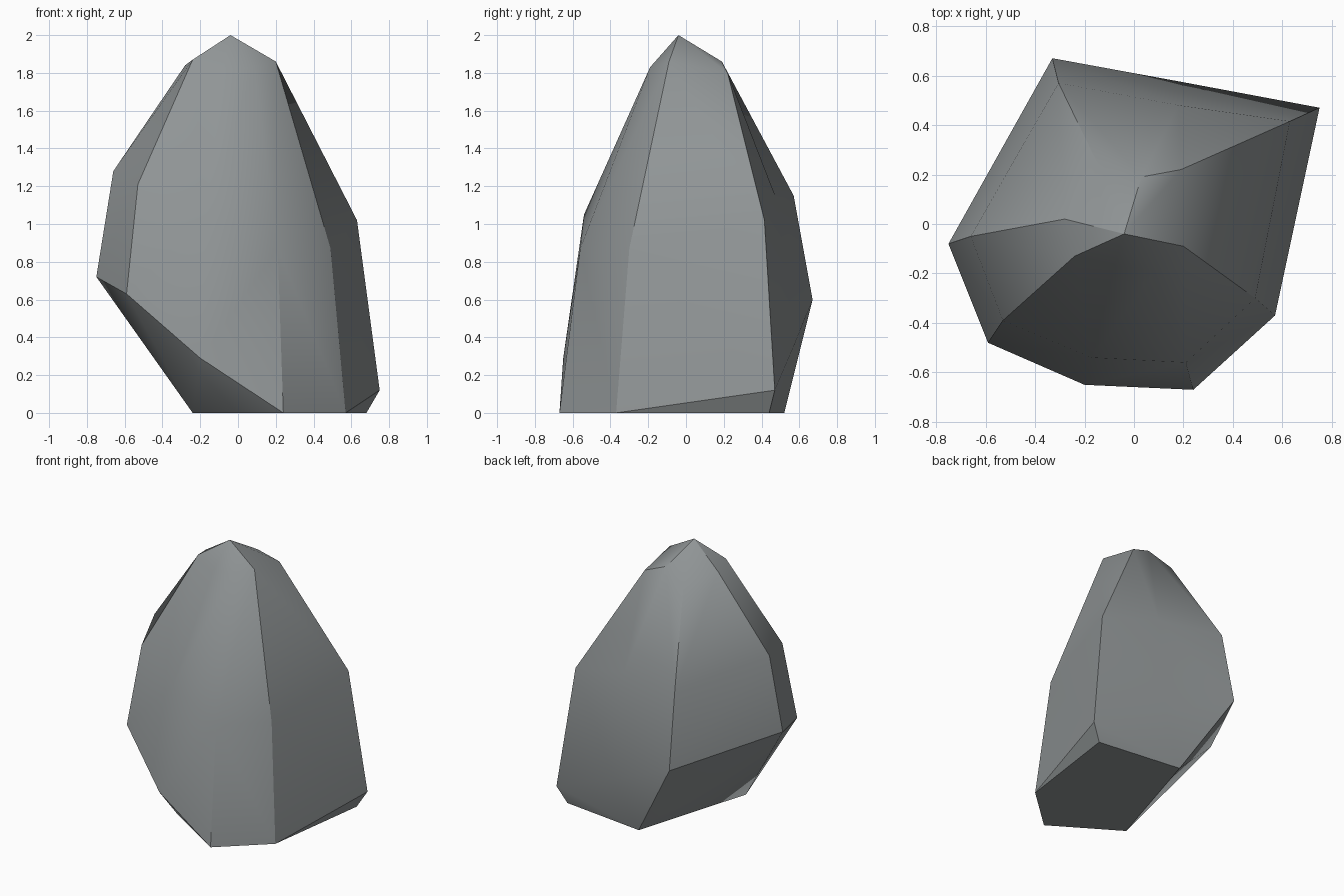
import bpy, bmesh
from mathutils import Vector

if "Cube" in bpy.data.objects:
    bpy.data.objects.remove(bpy.data.objects["Cube"])

# Rings of the boulder, counter-clockwise from the front right corner, bottom to top
LEFT, BACK = (-.24, -.37, 0), (.03, .52, 0)
FOOT = [(.57, -.37, 0), (.68, .44, 0), BACK, BACK, LEFT, LEFT, LEFT, (.24, -.67, 0)]
BASE = [(.57, -.37, 0), (.75, .47, .12), (.20, .573, .36), (-.33, .67, .60),
        (-.75, -.08, .72), (-.59, -.48, .63), (-.20, -.65, .29), (.24, -.67, 0)]
WAIST = [(.49, -.30, .87), (.63, .415, 1.02), (.18, .48, 1.13), (-.305, .57, 1.15),
         (-.66, -.05, 1.28), (-.53, -.39, 1.21), (-.17, -.54, 1.05), (.21, -.56, .87)]
SHOULDER = [(.20, -.09, 1.86), (.19, .22, 1.80), (.03, .19, 1.86), (-.14, .23, 1.77),
            (-.28, .02, 1.84), (-.24, -.13, 1.87), (-.08, -.17, 1.82), (.085, -.19, 1.83)]
APEX = (-.04, -.04, 2.0)

bm = bmesh.new()
cache = {}


def vert(p):
    if p not in cache:
        cache[p] = bm.verts.new(p)
    return cache[p]


def face(*points):
    unique = list(dict.fromkeys(points))
    if len(unique) > 2:
        bm.faces.new([vert(p) for p in unique])


def split_quad(a, b, c, d):
    """Fill a quad, folded along the diagonal that bulges outward."""
    if len({a, b, c, d}) < 4:
        face(a, b, c, d)
        return
    va, vb, vc, vd = map(Vector, (a, b, c, d))
    if (vb - va).cross(vc - va).dot(vd - va) <= 0:
        face(a, b, c)
        face(a, c, d)
    else:
        face(a, b, d)
        face(b, c, d)


# Stone sides
for low, high in ((FOOT, BASE), (BASE, WAIST), (WAIST, SHOULDER)):
    for i in range(8):
        j = (i + 1) % 8
        split_quad(low[i], low[j], high[j], high[i])

# Peak and flat underside
for i in range(8):
    face(SHOULDER[i], SHOULDER[(i + 1) % 8], APEX)
face(*reversed(FOOT))

bmesh.ops.recalc_face_normals(bm, faces=bm.faces)
mesh = bpy.data.meshes.new("boulder")
bm.to_mesh(mesh)
bm.free()

stone = bpy.data.materials.new("stone grey")
stone.diffuse_color = (.28, .30, .305, 1)
stone.use_nodes = True
stone.node_tree.nodes["Principled BSDF"].inputs["Base Color"].default_value = stone.diffuse_color
mesh.materials.append(stone)

boulder = bpy.data.objects.new("boulder", mesh)
bpy.context.collection.objects.link(boulder)
bpy.context.view_layer.objects.active = boulder
boulder.select_set(True)
bpy.ops.object.shade_smooth_by_angle(angle=.52)
